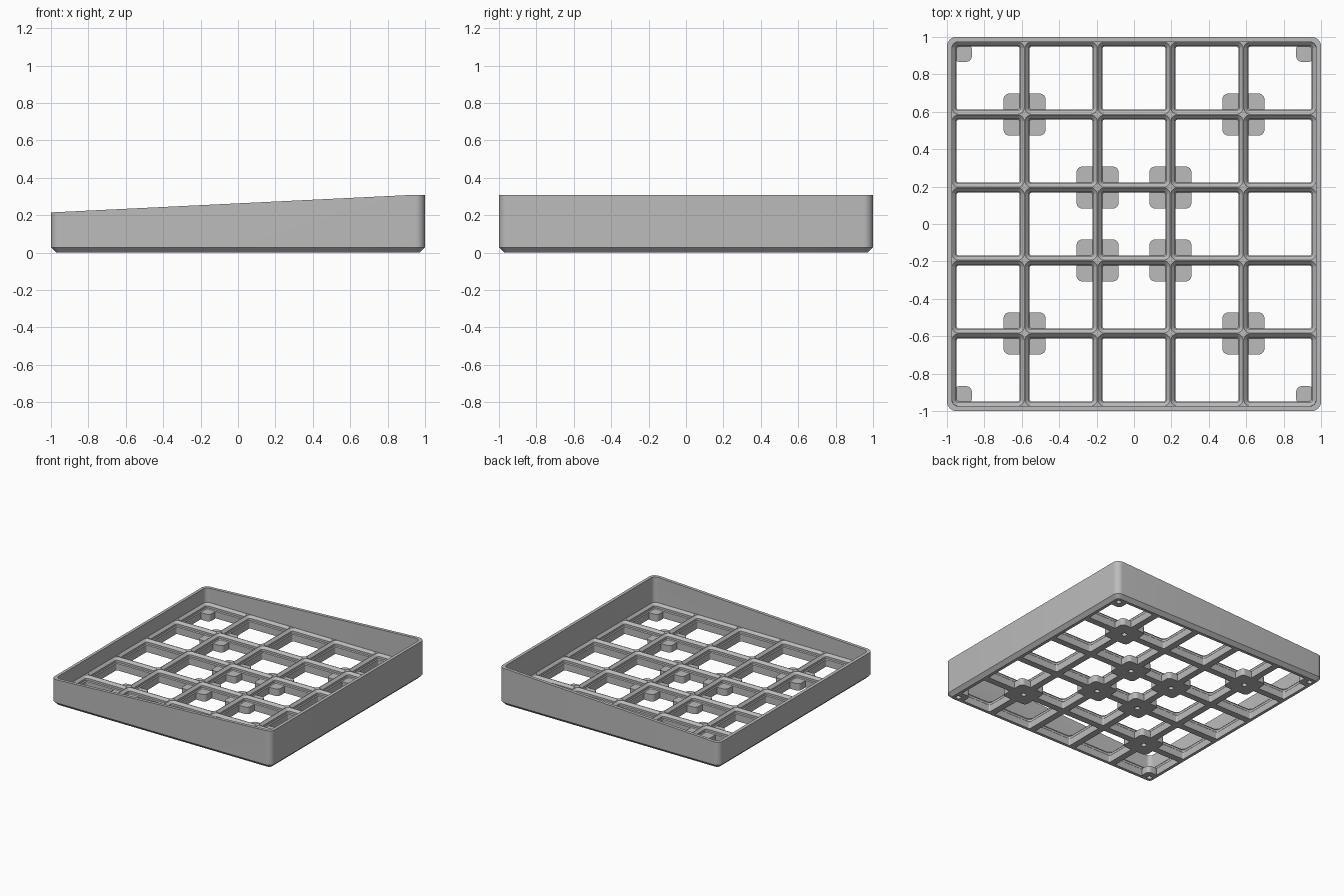
import bpy, bmesh, math

if "Cube" in bpy.data.objects:
    bpy.data.objects.remove(bpy.data.objects["Cube"])

PITCH = 0.39          # cell spacing
FLOOR = 0.10          # height of the rib tops
PAD_TOP = 0.057       # height of the screw pads

gray = bpy.data.materials.new("light_gray")
gray.diffuse_color = (0.5, 0.5, 0.5, 1)
gray.use_nodes = True
gray.node_tree.nodes["Principled BSDF"].inputs["Base Color"].default_value = gray.diffuse_color


def rounded_square(half, r, seg=8):
    pts = []
    for q in range(4):
        sx, sy = ((1, 1), (-1, 1), (-1, -1), (1, -1))[q]
        for i in range(seg + 1):
            a = math.pi / 2 * (q + i / seg)
            pts.append((sx * (half - r) + r * math.cos(a), sy * (half - r) + r * math.sin(a)))
    return pts


def add_loft(bm, rings, cx=0, cy=0):
    """Closed solid through rounded squares given as (z, half, radius)."""
    loops = [[bm.verts.new((cx + x, cy + y, z)) for x, y in rounded_square(h, r)]
             for z, h, r in rings]
    n = len(loops[0])
    for a, b in zip(loops, loops[1:]):
        for i in range(n):
            j = (i + 1) % n
            bm.faces.new((a[i], a[j], b[j], b[i]))
    bm.faces.new(loops[0][::-1])
    bm.faces.new(loops[-1])


def to_object(name, bm):
    bmesh.ops.recalc_face_normals(bm, faces=bm.faces)
    me = bpy.data.meshes.new(name)
    bm.to_mesh(me)
    bm.free()
    ob = bpy.data.objects.new(name, me)
    bpy.context.collection.objects.link(ob)
    me.materials.append(gray)
    return ob


def boolean(target, tool, op):
    mod = target.modifiers.new(op.lower(), 'BOOLEAN')
    mod.operation, mod.object, mod.solver = op, tool, 'EXACT'
    bpy.context.view_layer.objects.active = target
    bpy.ops.object.modifier_apply(modifier=mod.name)
    bpy.data.objects.remove(tool)


# Tray block with chamfered foot
bm = bmesh.new()
add_loft(bm, [(0, 0.972, 0.025), (0.028, 1.0, 0.05), (0.4, 1.0, 0.05)])
tray = to_object("tray", bm)

# Sloping rim
bm = bmesh.new()
side = [(-1.1, 0.21), (0.92, 0.308), (1.1, 0.308), (1.1, 0.6), (-1.1, 0.6)]
face = bm.faces.new([bm.verts.new((x, -1.2, z)) for x, z in side])
ext = bmesh.ops.extrude_face_region(bm, geom=[face])
bmesh.ops.translate(bm, vec=(0, 2.4, 0),
                    verts=[v for v in ext["geom"] if isinstance(v, bmesh.types.BMVert)])
boolean(tray, to_object("rim_cutter", bm), 'DIFFERENCE')

# Inner well above the grid
bm = bmesh.new()
add_loft(bm, [(FLOOR, 0.974, 0.035), (0.5, 0.974, 0.035)])
boolean(tray, to_object("well_cutter", bm), 'DIFFERENCE')

# Stepped cell openings, 5 x 5
bm = bmesh.new()
for i in range(-2, 3):
    for j in range(-2, 3):
        add_loft(bm, [(-0.05, 0.168, 0.011), (PAD_TOP, 0.168, 0.011),
                      (0.0635, 0.1745, 0.0175), (0.0805, 0.1745, 0.0175),
                      (FLOOR - 0.0005, 0.1935, 0.0365), (FLOOR + 0.02, 0.1935, 0.0365)],
                 i * PITCH, j * PITCH)
boolean(tray, to_object("cell_cutter", bm), 'DIFFERENCE')

# Screw pads along the diagonals and in the corners
pads, holes = bmesh.new(), bmesh.new()
for sx in (-1, 1):
    for sy in (-1, 1):
        for d, half, hole in ((0.5 * PITCH, 0.112, 0.5 * PITCH),
                              (1.5 * PITCH, 0.112, 1.5 * PITCH),
                              (0.915, 0.048, 0.93)):
            add_loft(pads, [(0, half, 0.03), (PAD_TOP, half, 0.03)], sx * d, sy * d)
            add_loft(holes, [(-0.02, 0.02, 0.0199), (0.045, 0.02, 0.0199)], sx * hole, sy * hole)
boolean(tray, to_object("pads", pads), 'UNION')
boolean(tray, to_object("hole_cutter", holes), 'DIFFERENCE')

tray.select_set(True)
bpy.context.view_layer.objects.active = tray
bpy.ops.object.shade_smooth_by_angle(angle=math.radians(30))
